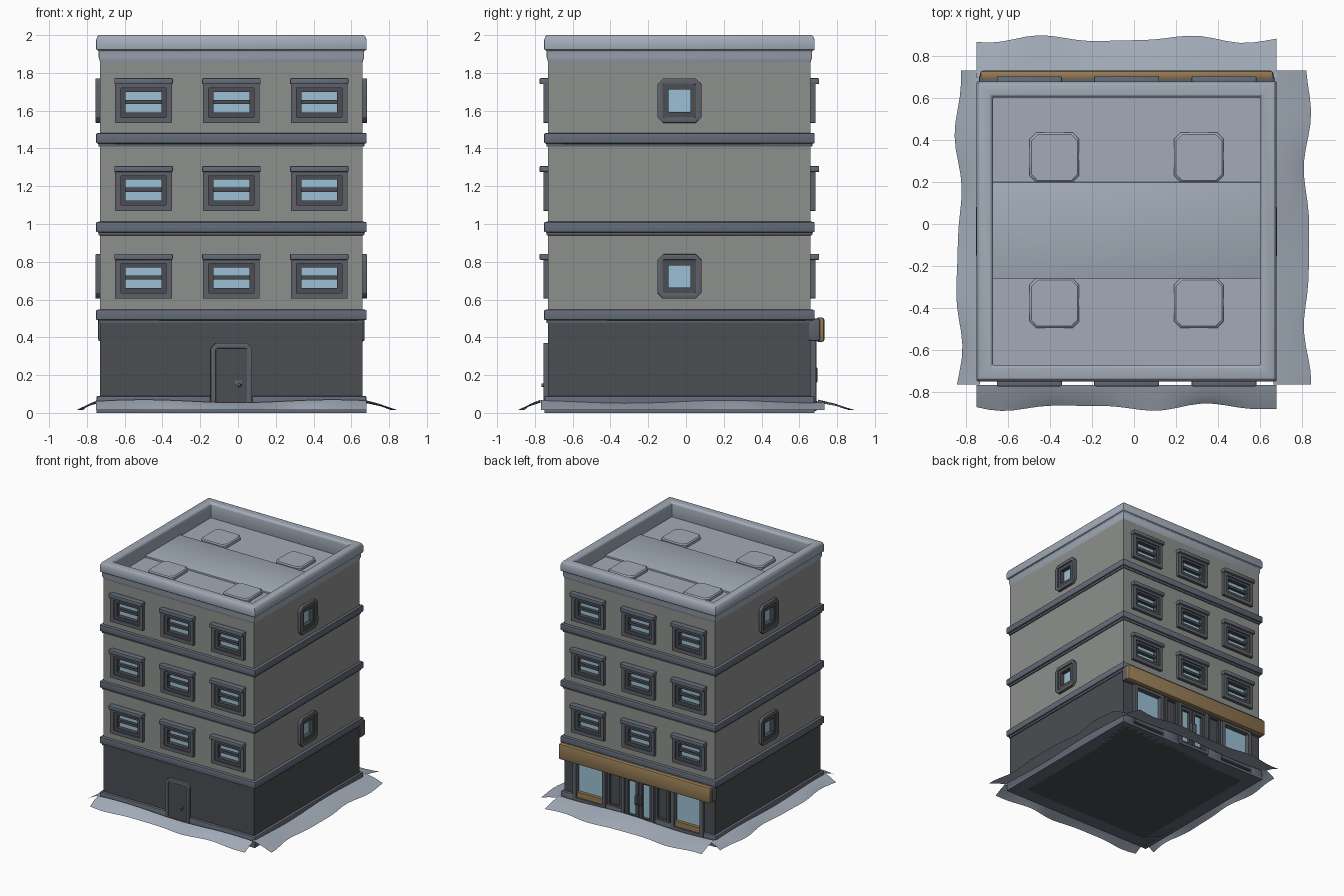
import bpy, bmesh, math
from mathutils import Matrix, Vector

if "Cube" in bpy.data.objects:
    bpy.data.objects.remove(bpy.data.objects["Cube"])

C = Vector((-0.035, -0.035, 0))      # building axis
H = 0.695                            # half width of the walls
FRONT, RIGHT, BACK, LEFT = range(4)


def material(name, rgb):
    m = bpy.data.materials.new(name)
    m.diffuse_color = (*rgb, 1)
    m.use_nodes = True
    m.node_tree.nodes["Principled BSDF"].inputs["Base Color"].default_value = m.diffuse_color
    return m


WALL = material("wall_grey", (0.27, 0.28, 0.27))
DARK = material("dark_grey", (0.07, 0.075, 0.085))
FRAME = material("frame_grey", (0.11, 0.12, 0.14))
BAND = material("band_grey", (0.13, 0.15, 0.19))
ROOF = material("roof_grey", (0.36, 0.41, 0.48))
GLASS = material("glass_blue", (0.33, 0.53, 0.66))
BROWN = material("brown_board", (0.30, 0.20, 0.09))


def place(side):
    return Matrix.Translation(C) @ Matrix.Rotation(side * math.pi / 2, 4, 'Z')


def finish(name, bm, mat, bevel=0.0, side=FRONT):
    bmesh.ops.recalc_face_normals(bm, faces=bm.faces)
    if bevel:
        edges = [e for e in bm.edges if len(e.link_faces) == 2 and e.calc_face_angle() > 0.5]
        bmesh.ops.bevel(bm, geom=edges, offset=bevel, segments=2, profile=0.5, affect='EDGES')
    bm.transform(place(side))
    me = bpy.data.meshes.new(name)
    bm.to_mesh(me)
    bm.free()
    ob = bpy.data.objects.new(name, me)
    bpy.context.collection.objects.link(ob)
    if mat:
        me.materials.append(mat)
    return ob


def add_box(bm, u0, u1, z0, z1, w0, w1):
    """u runs along the facade, w points outward from the wall"""
    m = Matrix.LocRotScale(Vector(((u0 + u1) / 2, -H - (w0 + w1) / 2, (z0 + z1) / 2)), None,
                           Vector((u1 - u0, w1 - w0, z1 - z0)))
    bmesh.ops.create_cube(bm, size=1, matrix=m)


def box(name, dims, mat, side=FRONT, bevel=0.0):
    bm = bmesh.new()
    add_box(bm, *dims)
    return finish(name, bm, mat, bevel, side)


def outline(u0, u1, z0, z1, c):
    return [(u0 + c, z0), (u1 - c, z0), (u1, z0 + c), (u1, z1 - c),
            (u1 - c, z1), (u0 + c, z1), (u0, z1 - c), (u0, z0 + c)]


def loft(name, rings, mat, side=FRONT, bevel=0.0):
    """closed tube of quads through a cyclic list of point rings"""
    bm = bmesh.new()
    vs = [[bm.verts.new(p) for p in r] for r in rings]
    n = len(vs[0])
    for i in range(len(vs)):
        a, b = vs[i], vs[(i + 1) % len(vs)]
        for j in range(n):
            k = (j + 1) % n
            bm.faces.new((a[j], a[k], b[k], b[j]))
    return finish(name, bm, mat, bevel, side)


def frame(name, outer, t, w0, w1, mat, side, c=0.002, ci=0.002, bevel=0.003):
    u0, u1, z0, z1 = outer
    o = outline(u0, u1, z0, z1, c)
    i = outline(u0 + t, u1 - t, z0 + t, z1 - t, ci)
    rings = [[(u, -H - w, z) for u, z in loop] for loop, w in ((o, w0), (o, w1), (i, w1), (i, w0))]
    return loft(name, rings, mat, side, bevel if c > 0.01 else 0)


def square_trim(name, profile, mat, bevel=0.006):
    """sweep a (half width, z) profile round the square plan"""
    rings = [[(sx * h, sy * h, z) for sx, sy in ((-1, -1), (1, -1), (1, 1), (-1, 1))] for h, z in profile]
    return loft(name, rings, mat, bevel=bevel)


# walls with recessed openings
cuts = {"upper": bmesh.new(), "ground": bmesh.new()}


def cut(which, side, u0, u1, z0, z1, depth):
    tmp = bmesh.new()
    add_box(tmp, u0, u1, z0, z1, -depth, 0.1)
    tmp.transform(Matrix.Rotation(side * math.pi / 2, 4, 'Z'))
    me = bpy.data.meshes.new("tmp")
    tmp.to_mesh(me)
    tmp.free()
    cuts[which].from_mesh(me)
    bpy.data.meshes.remove(me)


# front and back windows, three rows of three
for side in (FRONT, BACK):
    for z in (0.605, 1.07, 1.535):
        for u in (-0.465, 0, 0.465):
            frame("window_surround", (u - 0.15, u + 0.15, z, z + 0.215), 0.03, -0.01, 0.025, FRAME, side)
            frame("window_frame", (u - 0.12, u + 0.12, z + 0.03, z + 0.19), 0.025, -0.025, 0.015, DARK, side)
            box("window_bar", (u - 0.1, u + 0.1, z + 0.1, z + 0.122, -0.025, 0.005), DARK, side)
            box("window_glass", (u - 0.1, u + 0.1, z + 0.05, z + 0.175, -0.03, -0.02), GLASS, side)
            box("window_hood", (u - 0.155, u + 0.155, z + 0.205, z + 0.237, -0.01, 0.045), BAND, side, 0.006)
            cut("upper", side, u - 0.115, u + 0.115, z + 0.035, z + 0.185, 0.03)

# small chamfered side windows
for side in (RIGHT, LEFT):
    for z in (0.605, 1.535):
        frame("side_window_surround", (-0.117, 0.117, z, z + 0.235), 0.03, -0.01, 0.024, FRAME, side, 0.03, 0.004)
        frame("side_window_frame", (-0.088, 0.088, z + 0.029, z + 0.206), 0.03, -0.025, 0.015, DARK, side)
        box("side_window_glass", (-0.06, 0.06, z + 0.055, z + 0.18, -0.03, -0.02), GLASS, side)
        cut("upper", side, -0.08, 0.08, z + 0.037, z + 0.198, 0.03)

# plain front door
frame("door_surround", (-0.11, 0.11, 0.02, 0.37), 0.028, -0.01, 0.025, FRAME, FRONT, 0.028, 0.006)
box("front_door", (-0.083, 0.083, 0.02, 0.345, -0.01, 0.016), DARK, FRONT)
box("door_lock", (0.018, 0.056, 0.148, 0.172, 0.016, 0.024), FRAME, FRONT, 0.003)
box("door_handle", (0.034, 0.05, 0.138, 0.156, 0.02, 0.036), FRAME, FRONT, 0.003)

# shop front: two display windows, two panels, double door
for u in (-0.45, 0.45):
    frame("shop_window_frame", (u - 0.15, u + 0.15, 0.04, 0.39), 0.032, -0.02, 0.025, FRAME, BACK)
    box("shop_window_glass", (u - 0.12, u + 0.12, 0.07, 0.365, -0.03, -0.015), GLASS, BACK)
    box("shop_window_sill", (u - 0.118, u + 0.118, 0.07, 0.115, -0.02, 0.012), BROWN, BACK)
    cut("ground", BACK, u - 0.125, u + 0.125, 0.065, 0.37, 0.03)
for u in (-0.22, 0.22):
    frame("shop_panel", (u - 0.065, u + 0.065, 0.08, 0.39), 0.022, -0.01, 0.02, DARK, BACK)
frame("shop_door_surround", (-0.15, 0.15, 0.01, 0.39), 0.025, -0.02, 0.03, FRAME, BACK)
cut("ground", BACK, -0.13, 0.13, 0.03, 0.37, 0.03)
for s in (-1, 1):
    u0, u1 = sorted((s * 0.003, s * 0.126))
    frame("shop_door_leaf", (u0, u1, 0.032, 0.366), 0.026, -0.03, 0.012, DARK, BACK)
    box("shop_door_glass", (u0 + 0.02, u1 - 0.02, 0.05, 0.35, -0.025, -0.01), GLASS, BACK)
    h0, h1 = sorted((s * 0.008, s * 0.024))
    box("shop_door_handle", (h0, h1, 0.16, 0.24, 0.01, 0.035), FRAME, BACK, 0.003)

# fascia board over the shop
box("shop_fascia", (-0.7, 0.7, 0.375, 0.505, 0.03, 0.072), BROWN, BACK, 0.012)
box("shop_fascia_backing", (-0.705, 0.705, 0.38, 0.5, -0.01, 0.05), FRAME, BACK, 0.008)

for key, (z0, z1), mat in (("ground", (0.01, 0.5), DARK), ("upper", (0.5, 1.87), WALL)):
    wall = box(key + "_floor_walls", (-H, H, z0, z1, -2 * H, 0), mat)
    cutter = finish(key + "_cutter", cuts[key], None)
    cutter.hide_render = True
    mod = wall.modifiers.new("openings", 'BOOLEAN')
    mod.operation, mod.solver, mod.object = 'DIFFERENCE', 'EXACT', cutter
    bpy.context.view_layer.objects.active = wall
    bpy.ops.object.modifier_apply(modifier=mod.name)
    bpy.data.objects.remove(cutter)

# string courses between the floors
for z in (0.475, 0.94, 1.41):
    square_trim("string_course", [(0.68, z), (0.704, z), (0.704, z + 0.017), (0.716, z + 0.017),
                                  (0.716, z + 0.07), (0.68, z + 0.075)], BAND, 0.005)

# plinth, open where the doors stand
square_trim("plinth_foot", [(0.6, 0), (0.714, 0), (0.714, 0.022), (0.6, 0.022)], BAND, 0)
box("base_slab", (-0.69, 0.69, 0, 0.012, -1.385, -0.005), DARK)
for side, spans in ((FRONT, ((-0.714, -0.11), (0.11, 0.714))), (RIGHT, ((-0.714, 0.714),)),
                    (BACK, ((-0.714, -0.6), (0.6, 0.714), (-0.3, -0.15), (0.15, 0.3))),
                    (LEFT, ((-0.714, 0.714),))):
    for u0, u1 in spans:
        box("plinth", (u0, u1, 0.015, 0.09, -0.02, 0.02), BAND, side, 0.008)

# parapet and cornice
square_trim("parapet", [(0.638, 1.84), (0.69, 1.84), (0.703, 1.885), (0.703, 1.918), (0.716, 1.922),
                        (0.716, 1.975), (0.705, 2.0), (0.65, 2.0), (0.638, 1.985)], ROOF, 0.005)

# roof deck with raised middle strip and four hatches
box("roof_deck", (-0.66, 0.66, 1.85, 1.875, -H - 0.66, -H + 0.66), ROOF)
bm = bmesh.new()
bmesh.ops.create_cube(bm, size=1, matrix=Matrix.LocRotScale(Vector((0, 0.005, 1.877)), None, Vector((1.3, 0.46, 0.022))))
finish("roof_middle_strip", bm, ROOF, 0.003)
for x in (-0.345, 0.345):
    for y in (0.353, -0.343):
        rings = [[(x + a, y + b, z) for a, b in outline(-h, h, -h, h, 0.03)]
                 for h, z in ((0.118, 1.87), (0.118, 1.895), (0.11, 1.903), (0.001 + 0.04, 1.903), (0.04, 1.87))]
        loft("roof_hatch", rings, ROOF)
        bm = bmesh.new()
        bmesh.ops.create_cube(bm, size=1, matrix=Matrix.LocRotScale(Vector((x, y, 1.887)), None, Vector((0.1, 0.1, 0.032))))
        finish("roof_hatch_centre", bm, ROOF)

# wavy ground skirts sloping away from the walls
for side, half, shift, w_in, w_out in ((FRONT, 0.716, 0, 0.04, 0.145), (RIGHT, 0.75, 0.018, 0.005, 0.168),
                                       (BACK, 0.716, 0, 0.04, 0.223), (LEFT, 0.75, -0.018, 0.005, 0.108)):
    bm = bmesh.new()
    rows = []
    for i in range(25):
        t = i / 24
        u = shift + half * (2 * t - 1)
        wave = 0.013 * math.sin(t * 14 + side * 1.7) + 0.006 * math.sin(t * 23 + side)
        lift = 0.008 * math.sin(t * 9 + side * 2)
        mid = (w_in + w_out) / 2
        rows.append([bm.verts.new((u, -H - w, z)) for w, z in
                     ((w_in, 0.062 + lift), (mid, 0.043 + lift * 0.7), (w_out + wave, 0.014))])
    for a, b in zip(rows, rows[1:]):
        for k in range(2):
            bm.faces.new((a[k], a[k + 1], b[k + 1], b[k]))
    finish("ground_skirt", bm, ROOF, 0, side)

bpy.ops.object.select_all(action='SELECT')
bpy.ops.object.shade_smooth_by_angle(angle=math.radians(35))
